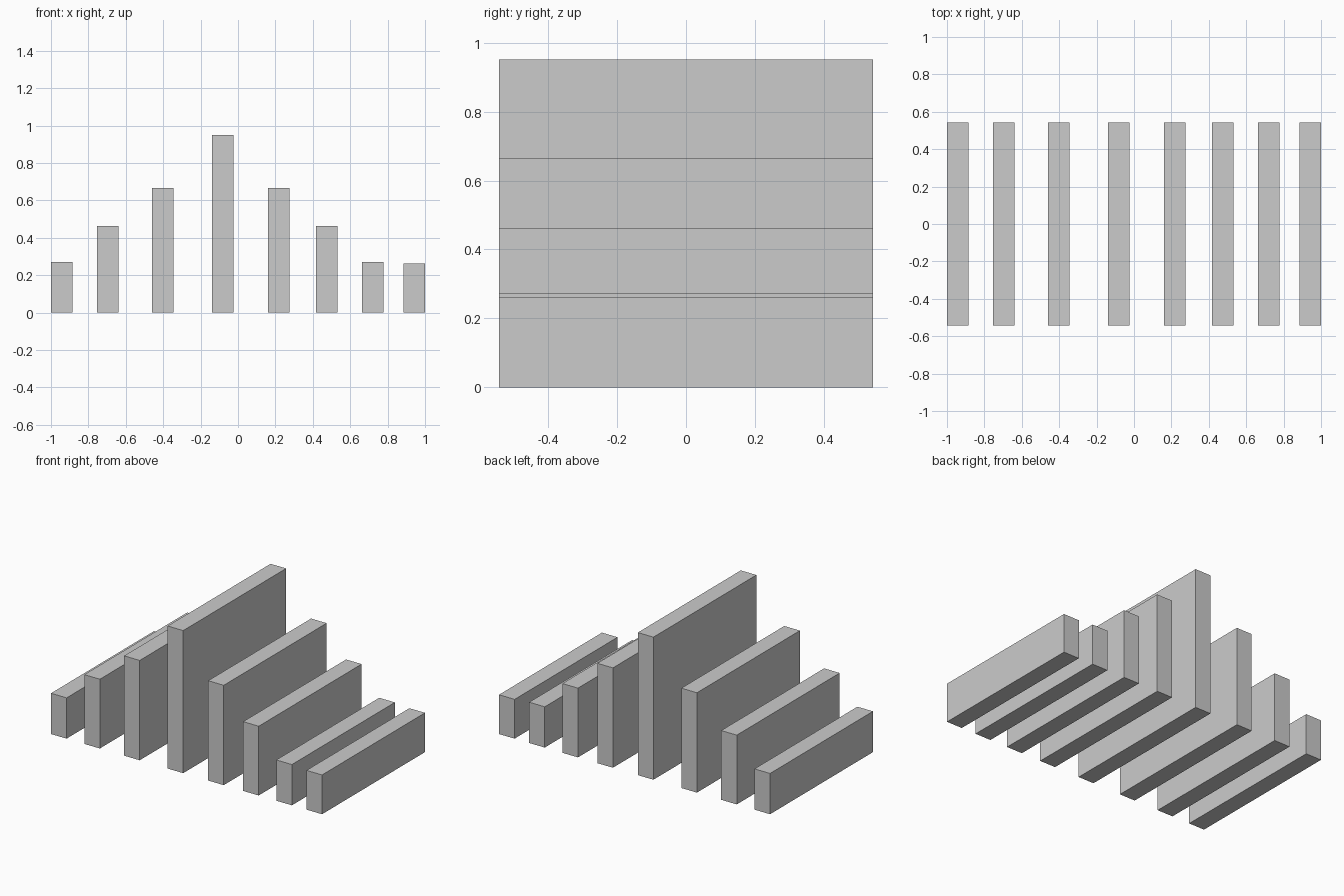
import bpy

if "Cube" in bpy.data.objects:
    bpy.data.objects.remove(bpy.data.objects["Cube"])

WIDTH, DEPTH = 0.115, 1.085

# (centre x, height) of each upright slab, left to right
slabs = [(-0.9425, 0.272), (-0.697, 0.462), (-0.403, 0.666), (-0.082, 0.951),
         (0.217, 0.666), (0.475, 0.462), (0.72, 0.272), (0.9425, 0.262)]


def add_slab(name, x, height):
    bpy.ops.mesh.primitive_cube_add(size=1, location=(x, 0, height / 2))
    slab = bpy.context.object
    slab.name = name
    slab.scale = (WIDTH, DEPTH, height)
    bpy.ops.object.transform_apply(location=False, rotation=False, scale=True)


# Row of parallel slabs rising to a peak
for i, (x, height) in enumerate(slabs, 1):
    add_slab(f"slab_{i}", x, height)
